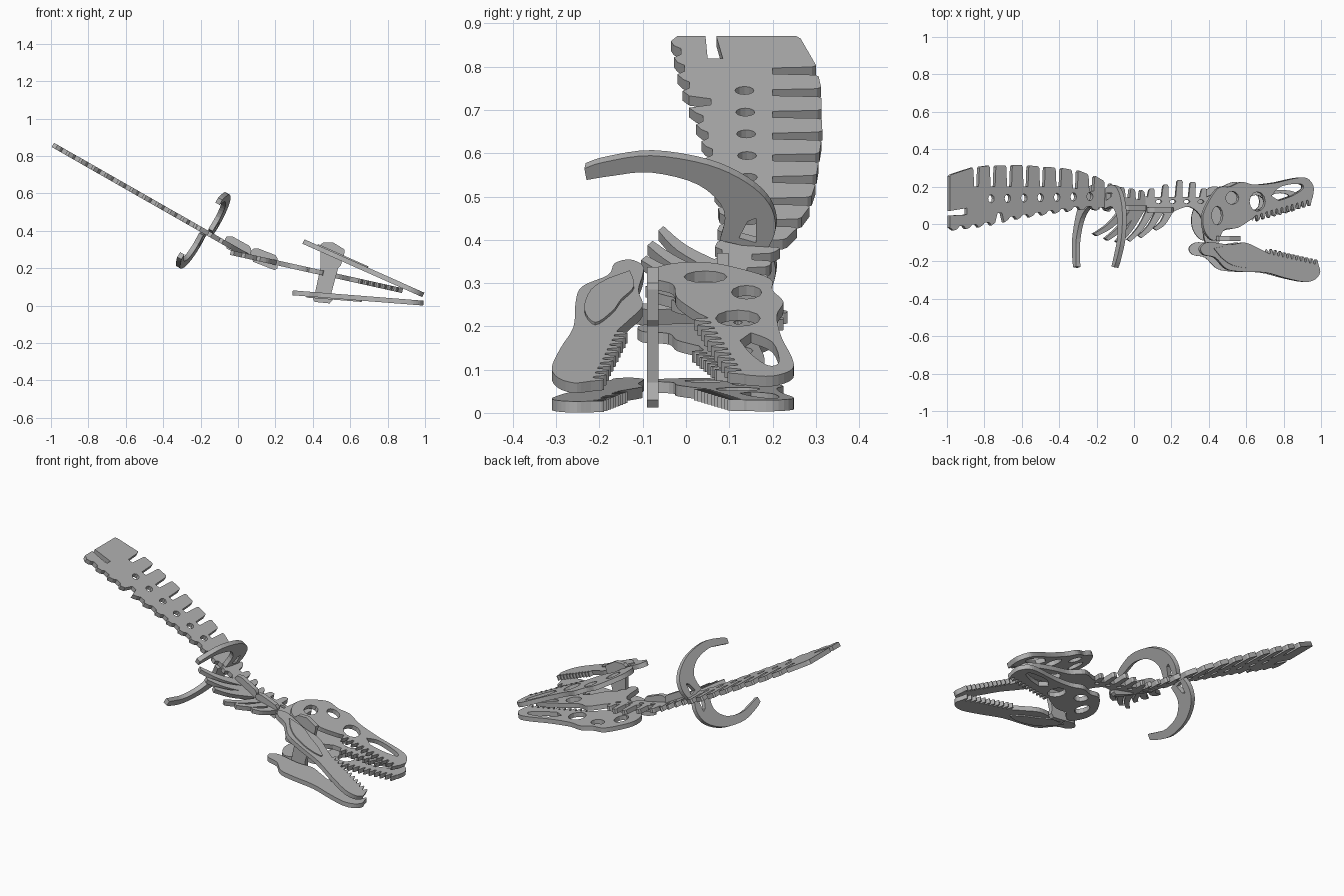
import bpy
import bmesh
from math import radians, cos, sin, pi, atan
from mathutils import Matrix, Vector

if "Cube" in bpy.data.objects:
    bpy.data.objects.remove(bpy.data.objects["Cube"], do_unlink=True)

THICKNESS = 0.026

grey = bpy.data.materials.new("plain grey")
grey.use_nodes = True
COLOUR = (0.45, 0.45, 0.45, 1.0)
grey.diffuse_color = COLOUR
grey.node_tree.nodes["Principled BSDF"].inputs["Base Color"].default_value = COLOUR


# ---- helpers -------------------------------------------------------------
def smooth(points, steps=4):
    """Open rounded chain through the points."""
    padded = [points[0]] + list(points) + [points[-1]]
    result = []
    for a, b, c, d in zip(padded, padded[1:], padded[2:], padded[3:]):
        a, b, c, d = Vector(a), Vector(b), Vector(c), Vector(d)
        for k in range(steps):
            t = k / steps
            p = b + (c - a) * t / 2 + (2 * a - 5 * b + 4 * c - d) * t * t / 2
            p += (3 * b - a - 3 * c + d) * t ** 3 / 2
            result.append((p.x, p.y))
    return result + [tuple(points[-1])]


def comb(start, end, count, height):
    """Row of blunt teeth between two points, pointing along y."""
    start, end = Vector(start), Vector(end)
    step = (end - start) / count
    result = []
    for i in range(count):
        base = start + step * i
        for along, rise in ((0.1, 0), (0.3, 0.9), (0.5, 1), (0.65, 0.8), (0.85, 0)):
            p = base + step * along
            result.append((p.x, p.y + height * rise))
    return result


def ellipse(x, y, rx, ry, sides=12):
    return [(x + rx * cos(2 * pi * k / sides), y + ry * sin(2 * pi * k / sides))
            for k in range(sides)]


def level(table, x):
    """Height of a broken line at x."""
    for (xa, ya), (xb, yb) in zip(table, table[1:]):
        if x <= xb:
            return ya + (yb - ya) * max(0, (x - xa) / (xb - xa))
    return table[-1][1]


def plate(name, loops, matrix, thickness=THICKNESS):
    """Flat cut sheet: the first loop is the outline, the others are holes."""
    curve = bpy.data.curves.new(name, "CURVE")
    curve.dimensions = "2D"
    curve.fill_mode = "BOTH"
    curve.extrude = thickness / 2
    for loop in loops:
        spline = curve.splines.new("POLY")
        spline.points.add(len(loop) - 1)
        for point, (x, y) in zip(spline.points, loop):
            point.co = (x, y, 0, 1)
        spline.use_cyclic_u = True
    helper = bpy.data.objects.new(name + " helper", curve)
    bpy.context.collection.objects.link(helper)
    graph = bpy.context.evaluated_depsgraph_get()
    mesh = bpy.data.meshes.new_from_object(helper.evaluated_get(graph))
    bpy.data.objects.remove(helper, do_unlink=True)
    bm = bmesh.new()
    bm.from_mesh(mesh)
    bmesh.ops.remove_doubles(bm, verts=bm.verts, dist=0.0002)
    bmesh.ops.recalc_face_normals(bm, faces=bm.faces)
    for face in bm.faces:
        face.smooth = False
        face.material_index = 0
    bm.to_mesh(mesh)
    bm.free()
    mesh.materials.clear()
    mesh.materials.append(grey)
    obj = bpy.data.objects.new(name, mesh)
    obj.matrix_world = matrix
    bpy.context.collection.objects.link(obj)
    return obj


def flatten(loops, pivot_x, angle):
    """Ground-plan outlines turned into true lengths on a slope."""
    return [[((x - pivot_x) / cos(angle), y) for x, y in loop] for loop in loops]


def slope(pivot_x, pivot_z, angle, lift=0):
    return (Matrix.Translation((pivot_x, 0, pivot_z)) @ Matrix.Rotation(angle, 4, "Y")
            @ Matrix.Translation((0, 0, lift)))


# ---- back plate with tall spines and scalloped underside ------------------
BACK = atan(0.57)
crest = [(-0.87, 0.3), (-0.8, 0.312), (-0.6, 0.315), (-0.4, 0.3), (-0.3, 0.285),
         (-0.2, 0.25), (-0.1, 0.2), (0.05, 0.18)]
root = [(-0.87, 0.2), (-0.4, 0.2), (-0.2, 0.17), (0, 0.13)]
belly = [(-0.96, -0.035), (-0.8, -0.015), (-0.6, 0.03), (-0.4, 0.06),
         (-0.25, 0.08), (0, 0.06)]
back = [(-0.99, -0.02), (-0.99, 0.045), (-0.9, 0.05), (-0.9, 0.085),
        (-0.99, 0.07), (-0.99, 0.255), (-0.98, 0.265)]
slots = [(-0.865 + 0.088 * i, 0.032) for i in range(8)]
slots += [(-0.165 + 0.055 * i, 0.03) for i in range(4)]
for x, width in slots:
    low = level(root, x)
    back += [(x - 0.006, level(crest, x)), (x, level(crest, x) - 0.01), (x + 0.004, low),
             (x + width - 0.004, low), (x + width, level(crest, x + width) - 0.008),
             (x + width + 0.006, level(crest, x + width))]
back += [(0.05, 0.17), (0.06, 0.09)]
for i in range(14):
    x = -0.02 - 0.068 * i
    y = level(belly, x)
    dip = 0.05 if i == 10 else 0.016
    back += [(x, y), (x - 0.012, y + dip), (x - 0.036, y + dip), (x - 0.048, y)]
back += [(-0.97, -0.035)]
holes = [ellipse(-0.77 + 0.088 * i, 0.135 + 0.002 * i, 0.016, 0.022) for i in range(7)]
plate("back_spine", flatten([back] + holes, 0, BACK), slope(0, 0.295, BACK))

# ---- neck and middle skull plate ------------------------------------------
NECK = radians(12.5)
neck = [(0.05, 0.07), (0.05, 0.15)]
for x, top in ((0.09, 0.19), (0.165, 0.21), (0.24, 0.235), (0.31, 0.225), (0.37, 0.19)):
    neck += [(x - 0.02, 0.145), (x - 0.012, top - 0.008), (x - 0.004, top),
             (x + 0.012, top), (x + 0.018, top - 0.01), (x + 0.016, 0.145)]
neck += smooth([(0.42, 0.16), (0.5, 0.2), (0.58, 0.17), (0.7, 0.18), (0.82, 0.18),
                (0.87, 0.16), (0.88, 0.12)])
neck += comb((0.86, 0.1), (0.64, 0.04), 7, -0.03)
neck += smooth([(0.6, 0.03), (0.54, -0.02), (0.47, -0.04), (0.45, -0.1), (0.38, -0.1),
                (0.36, 0.03), (0.3, 0.09), (0.24, 0.08), (0.18, 0.055), (0.1, 0.06)])
neck_holes = [ellipse(0.13 + 0.075 * i, 0.12, 0.016, 0.01) for i in range(4)]
neck_holes += [ellipse(0.65, 0.115, 0.045, 0.04), ellipse(0.78, 0.145, 0.05, 0.02)]
plate("neck_and_skull_core", flatten([neck] + neck_holes, 0.88, NECK),
      slope(0.88, 0.08, NECK))

# ---- slender neck ribs lying in the two plates ----------------------------
spikes = [(-0.21, -0.06, -0.04), (-0.15, -0.085, 0.01), (-0.09, -0.1, 0.04),
          (-0.03, -0.09, 0.1), (0.03, -0.07, 0.15), (0.11, -0.03, 0.2)]
for i, (tip_x, tip_y, root_x) in enumerate(spikes):
    middle = (tip_x * 0.55 + root_x * 0.45, tip_y * 0.5 + 0.02)
    outline = smooth([(root_x - 0.03, 0.085), (middle[0] - 0.008, middle[1] + 0.012),
                      (tip_x - 0.01, tip_y + 0.008)])
    outline += smooth([(tip_x + 0.008, tip_y - 0.004),
                       (middle[0] + 0.012, middle[1] - 0.01), (root_x + 0.01, 0.07)])
    px, pz, angle = (0, 0.295, BACK) if i < 3 else (0.88, 0.08, NECK)
    plate(f"neck_rib_{i + 1}", flatten([outline], px, angle), slope(px, pz, angle))

# ---- upright joining pieces -----------------------------------------------
def upright(name, outline, y):
    plate(name, [outline], Matrix.Translation((0, y, 0)) @ Matrix.Rotation(pi / 2, 4, "X"))


upright("rear_neck_joint", [(-0.07, 0.355), (-0.06, 0.37), (-0.03, 0.37), (0.06, 0.32),
                            (0.07, 0.305), (0.07, 0.26), (0.055, 0.25), (-0.06, 0.305)], 0.085)
upright("front_neck_joint", [(0.07, 0.295), (0.085, 0.305), (0.11, 0.305), (0.2, 0.27),
                             (0.21, 0.255), (0.21, 0.2), (0.195, 0.19), (0.08, 0.235)], 0.075)
upright("jaw_hinge_bar", [(0.44, 0.325), (0.455, 0.337), (0.51, 0.337), (0.57, 0.3),
                          (0.57, 0.285), (0.55, 0.215), (0.535, 0.2), (0.5, 0.07),
                          (0.505, 0.03), (0.49, 0.012), (0.41, 0.02), (0.4, 0.035),
                          (0.41, 0.06), (0.44, 0.2)], -0.077)

# ---- skull and jaw sides, one sheet for each side --------------------------
SIDE = radians(24)
skull = smooth([(0.95, 0.14), (0.955, 0.2), (0.92, 0.245), (0.86, 0.245), (0.75, 0.22),
                (0.64, 0.21), (0.57, 0.225), (0.51, 0.2), (0.45, 0.195), (0.4, 0.13),
                (0.365, 0.05), (0.37, -0.03), (0.41, -0.085), (0.45, -0.075),
                (0.48, -0.03), (0.55, -0.02), (0.63, 0.03)])
skull += comb((0.65, 0.05), (0.95, 0.135), 11, -0.035)
openings = [ellipse(0.655, 0.12, 0.042, 0.052), ellipse(0.44, 0.045, 0.03, 0.05),
            ellipse(0.52, 0.14, 0.035, 0.035),
            smooth([(0.73, 0.15), (0.78, 0.2), (0.88, 0.215), (0.9, 0.19), (0.84, 0.15),
                    (0.77, 0.125)])]
jaw = smooth([(0.985, -0.23), (0.99, -0.26), (0.965, -0.295), (0.91, -0.31), (0.81, -0.29),
              (0.7, -0.26), (0.57, -0.255), (0.49, -0.24), (0.43, -0.18), (0.37, -0.165),
              (0.35, -0.13), (0.38, -0.1), (0.43, -0.1), (0.51, -0.11), (0.59, -0.1),
              (0.66, -0.13), (0.71, -0.155)])
jaw += comb((0.72, -0.16), (0.985, -0.22), 11, 0.028)
cheek = smooth([(0.42, -0.13), (0.5, -0.12), (0.57, -0.15), (0.63, -0.17), (0.69, -0.21),
                (0.62, -0.235), (0.52, -0.22), (0.46, -0.18)])
for side, z, angle, outward in (("left", 0.06, SIDE, 1), ("right", 0.014, radians(4.5), -1)):
    place = slope(0.985, z, angle)
    plate(f"skull_{side}", flatten([skull] + openings, 0.985, SIDE), place)
    plate(f"jaw_{side}", flatten([jaw], 0.985, SIDE), place)
    plate(f"jaw_cheek_{side}", flatten([cheek], 0.985, SIDE),
          slope(0.985, z, angle, outward * 0.015), 0.009)

# ---- two hooked ribs standing off the back plate ---------------------------
along = Vector((cos(BACK), 0, -sin(BACK)))
away = Vector((sin(BACK), 0, cos(BACK)))
across = (Vector((0, 1, 0)) + along * 0.12).normalized()
rib = smooth([(0.19, 0), (0.21, 0.06), (0.195, 0.125), (0.14, 0.18), (0.05, 0.22),
              (-0.08, 0.235), (-0.19, 0.21), (-0.235, 0.19)])
rib += smooth([(-0.23, 0.16), (-0.17, 0.175), (-0.08, 0.19), (0.03, 0.165), (0.09, 0.1),
               (0.08, 0.02)])
window = [(0.125, 0.03), (0.165, 0.02), (0.165, 0.085), (0.145, 0.075)]
for side, sign, origin in (("left", 1, (-0.165, 0, 0.392)), ("right", -1, (-0.195, 0, 0.405))):
    frame = Matrix((across, away, across.cross(away).normalized())).transposed().to_4x4()
    loops = [[(u, v * sign) for u, v in loop] for loop in (rib, window)]
    plate(f"rib_{side}", loops, Matrix.Translation(origin) @ frame)
